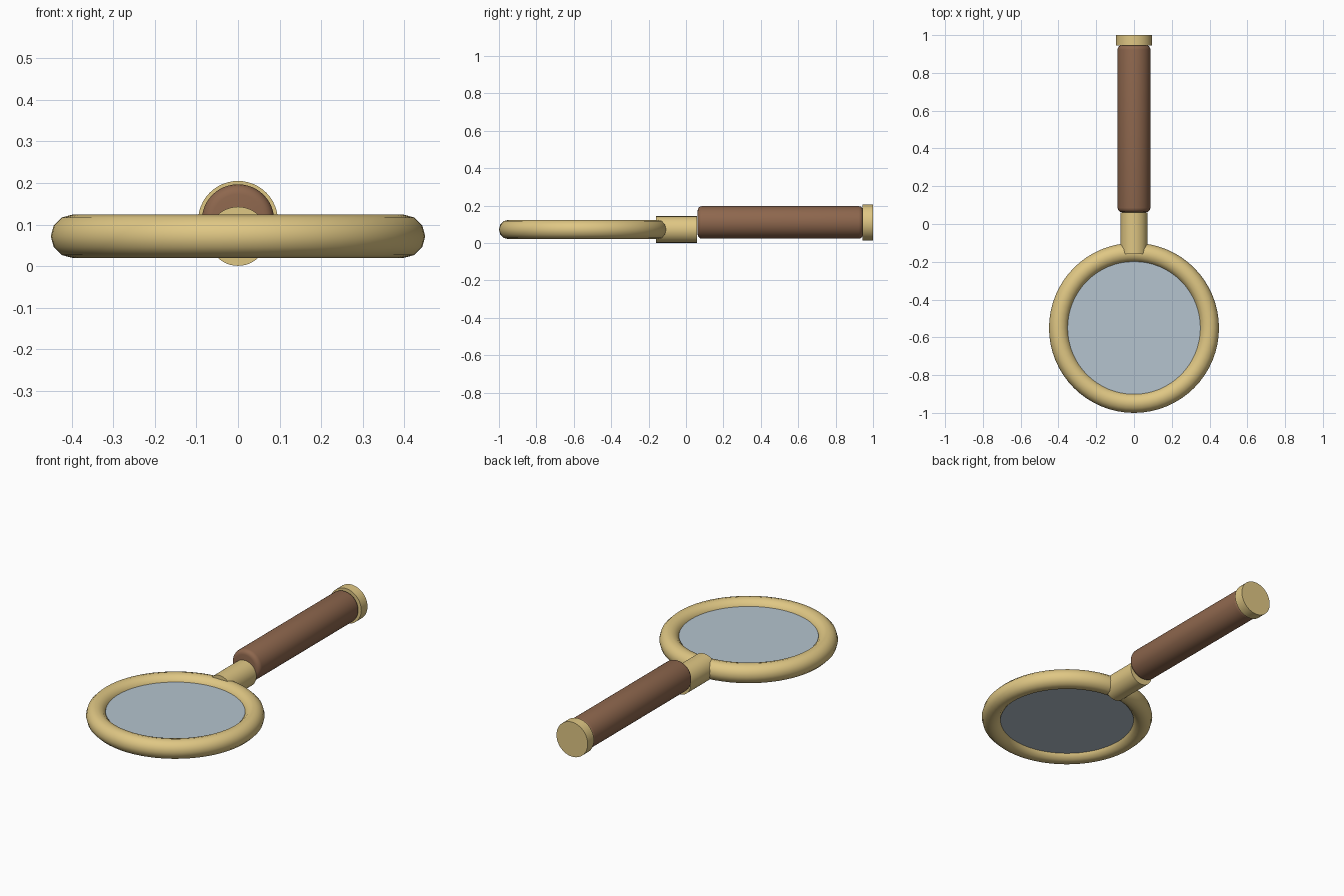
import bpy, math

if "Cube" in bpy.data.objects:
    bpy.data.objects.remove(bpy.data.objects["Cube"])


def material(name, rgb):
    m = bpy.data.materials.new(name)
    m.diffuse_color = (*rgb, 1)
    m.use_nodes = True
    m.node_tree.nodes["Principled BSDF"].inputs["Base Color"].default_value = m.diffuse_color
    return m


brass = material("brass", (0.74, 0.57, 0.23))
wood = material("brown wood", (0.27, 0.135, 0.075))
glass = material("pale blue glass", (0.46, 0.55, 0.62))

RING_Y, RING_Z = -0.55, 0.072


def finish(name, mat):
    ob = bpy.context.object
    ob.name = name
    ob.data.materials.append(mat)
    bpy.ops.object.shade_smooth_by_angle(angle=math.radians(35))
    return ob


def rod(name, mat, radius, y0, y1, z, bevel=0):
    """Cylinder lying along y, with optionally rounded ends."""
    bpy.ops.mesh.primitive_cylinder_add(
        vertices=48, radius=radius, depth=y1 - y0,
        location=(0, (y0 + y1) / 2, z), rotation=(math.pi / 2, 0, 0))
    if bevel:
        mod = bpy.context.object.modifiers.new("rounded ends", 'BEVEL')
        mod.width = bevel
        mod.segments = 4
        mod.limit_method = 'ANGLE'
        bpy.ops.object.modifier_apply(modifier=mod.name)
    return finish(name, mat)


# Round frame holding the lens
bpy.ops.mesh.primitive_torus_add(
    major_segments=64, minor_segments=12, major_radius=0.398,
    minor_radius=0.052, location=(0, RING_Y, RING_Z))
bpy.ops.object.shade_smooth()
ring = bpy.context.object
ring.name = "lens_frame"
ring.data.materials.append(brass)

# Flat glass disc
bpy.ops.mesh.primitive_cylinder_add(
    vertices=64, radius=0.37, depth=0.04, location=(0, RING_Y, RING_Z))
finish("lens", glass)

# Handle: brass ferrule, wooden grip, brass end cap
rod("ferrule", brass, 0.071, -0.16, 0.06, 0.072)
rod("grip", wood, 0.087, 0.062, 0.947, 0.11, bevel=0.024)
rod("end_cap", brass, 0.096, 0.945, 1.0, 0.109)
